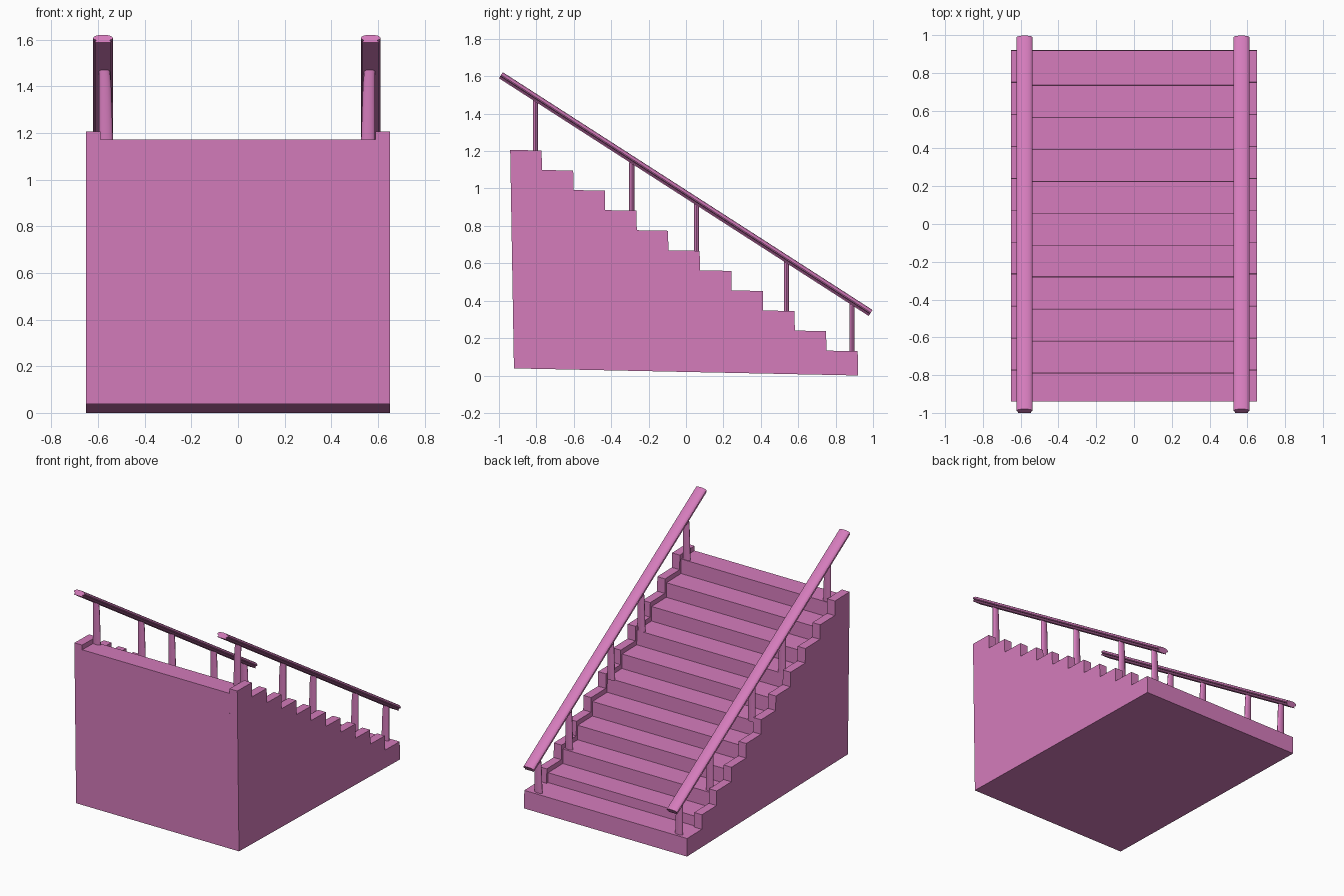
import bpy, bmesh, math
from mathutils import Vector

if "Cube" in bpy.data.objects:
    bpy.data.objects.remove(bpy.data.objects["Cube"])

pink = bpy.data.materials.new("pink")
pink.diffuse_color = (0.66, 0.2, 0.5, 1)
pink.use_nodes = True
pink.node_tree.nodes["Principled BSDF"].inputs["Base Color"].default_value = pink.diffuse_color

STEPS, RUN, RISE = 11, 0.169, 0.1073
Y0, Z0 = -0.772, 1.203          # nose of the top step
RAIL_A, RAIL_B = Vector((-0.99, 1.605)), Vector((0.987, 0.334))


def finish(bm, name, smooth=False):
    bmesh.ops.recalc_face_normals(bm, faces=bm.faces)
    me = bpy.data.meshes.new(name)
    bm.to_mesh(me)
    bm.free()
    ob = bpy.data.objects.new(name, me)
    bpy.context.collection.objects.link(ob)
    me.materials.append(pink)
    if smooth:
        bpy.context.view_layer.objects.active = ob
        ob.select_set(True)
        bpy.ops.object.shade_smooth_by_angle(angle=math.radians(35))
        ob.select_set(False)
    return ob


def loft(name, rings, smooth=False):
    """Skin between rings of points and cap both ends."""
    bm = bmesh.new()
    vs = [[bm.verts.new(p) for p in r] for r in rings]
    n = len(vs[0])
    for a, b in zip(vs, vs[1:]):
        for i in range(n):
            j = (i + 1) % n
            bm.faces.new((a[i], a[j], b[j], b[i]))
    bm.faces.new(vs[0])
    bm.faces.new(vs[-1])
    return finish(bm, name, smooth)


def stair_profile(dy, dz):
    """Slightly tilted stair outline; the lowest step is never lowered."""
    pts = [(-0.92, 0.038), (-0.94 - dz * 0.017, 1.206 + dz)]
    for i in range(STEPS):
        last = i == STEPS - 1
        y = Y0 + RUN * i + (0 if last else dy)
        z = Z0 - RISE * i + (0 if last else dz)
        pts.append((y, z))
        if not last:
            low = dz if i + 1 < STEPS - 1 else 0
            pts.append((y + 0.002, z - dz - RISE + 0.003 + low))
    pts.append((0.92, 0))
    return pts


def stair_block(name, x0, x1, dy, dz):
    prof = stair_profile(dy, dz)
    return loft(name, [[(x, y, z) for y, z in prof] for x in (x0, x1)])


# Sunken steps between two raised stepped curbs
stair_block("steps", -0.59, 0.59, -0.016, -0.034)
stair_block("left_curb", -0.652, -0.59, 0, 0)
stair_block("right_curb", 0.59, 0.652, 0, 0)

# Handrail cross-section: domed cap, grooved sides, flat base
half = [(0.015, 0.0185), (0.029, 0.0155), (0.038, 0.010), (0.0425, 0.003),
        (0.039, -0.003), (0.030, -0.007), (0.030, -0.011), (0.035, -0.014),
        (0.035, -0.019)]
section = [(0, 0.0195)] + half + [(-u, v) for u, v in reversed(half)]
d = (RAIL_B - RAIL_A).normalized()
normal = Vector((-d.y, d.x))


def rail(name, cx):
    rings = []
    for end in (RAIL_A, RAIL_B):
        rings.append([(cx + u, end.x + normal.x * v, end.y + normal.y * v)
                      for u, v in section])
    loft(name, rings, True)


def post(name, cx, side, y):
    """Oval post, tapering on its inner side, from tread up to the rail."""
    i = max(0, min(STEPS - 1, math.ceil((y - Y0) / RUN)))
    base = Z0 - RISE * i - (0 if i == STEPS - 1 else 0.034)
    t = (y - RAIL_A.x) / (RAIL_B.x - RAIL_A.x)
    top = RAIL_A.y + t * (RAIL_B.y - RAIL_A.y) - 0.012
    rings = []
    for f, rx in ((0, 0.030), (0.4, 0.028), (0.8, 0.026), (1, 0.023)):
        c = cx + side * (0.030 - rx)
        z = base - 0.003 + f * (top - base)
        rings.append([(c + rx * math.cos(a), y + 0.0135 * math.sin(a), z)
                      for a in (2 * math.pi * k / 16 for k in range(16))])
    loft(name, rings, True)


# Two handrails, each carried by five posts
for label, side, rail_x, post_x in (("left", -1, -0.579, -0.566),
                                    ("right", 1, 0.569, 0.558)):
    rail(label + "_handrail", rail_x)
    for n, y in enumerate((-0.805, -0.29, 0.057, 0.537, 0.888)):
        post(f"{label}_post_{n + 1}", post_x, side, y)
